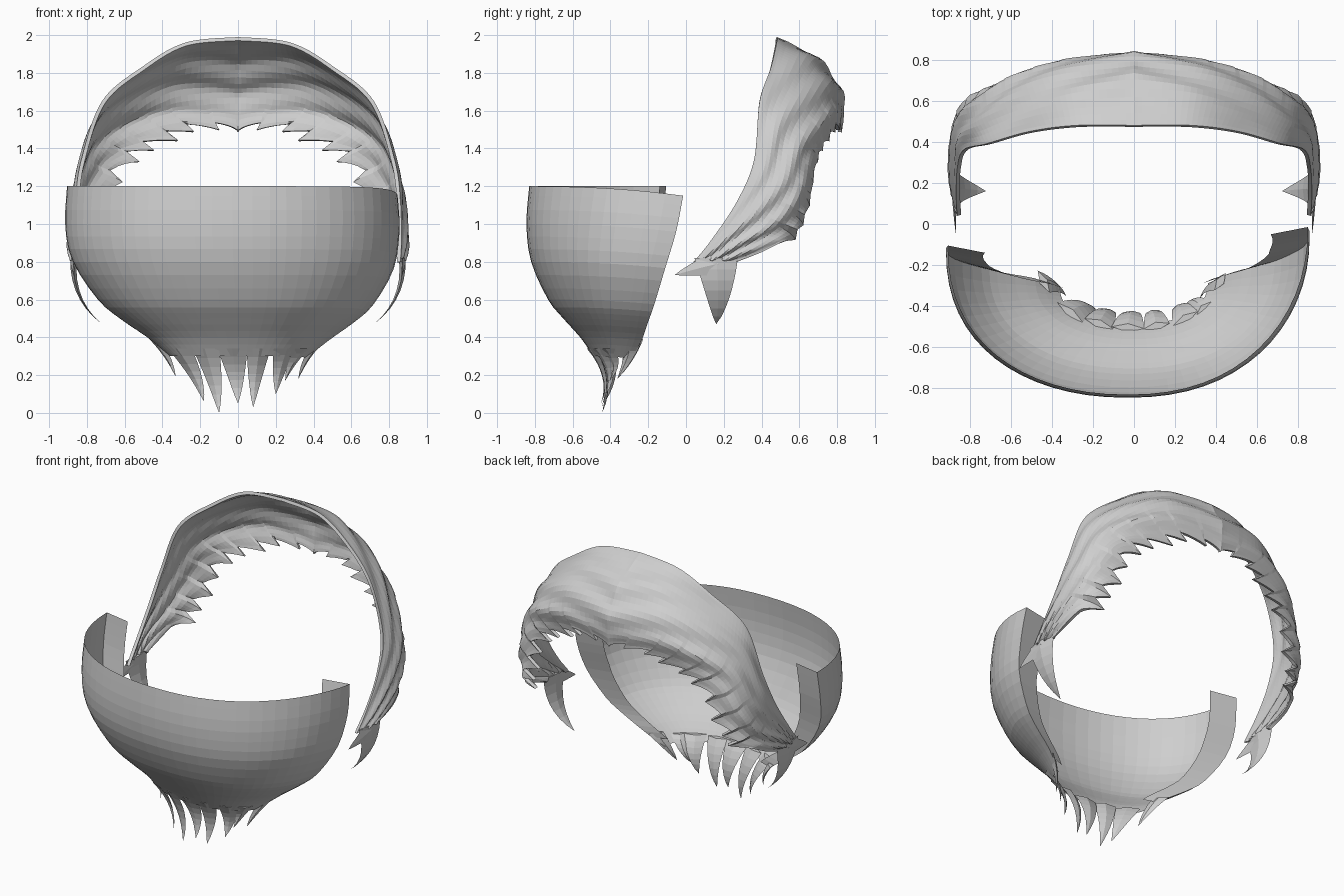
import bpy, math
from mathutils import Vector

if "Cube" in bpy.data.objects:
    bpy.data.objects.remove(bpy.data.objects["Cube"])

mat = bpy.data.materials.new("light_grey")
mat.diffuse_color = (0.62, 0.62, 0.62, 1)
mat.use_nodes = True
mat.node_tree.nodes["Principled BSDF"].inputs["Base Color"].default_value = mat.diffuse_color


def make(name, verts, faces):
    me = bpy.data.meshes.new(name)
    me.from_pydata([tuple(v) for v in verts], [], faces)
    me.materials.append(mat)
    ob = bpy.data.objects.new(name, me)
    bpy.context.collection.objects.link(ob)
    return ob


def grid(name, rows):
    n = len(rows[0])
    faces = [(r * n + c, r * n + c + 1, (r + 1) * n + c + 1, (r + 1) * n + c)
             for r in range(len(rows) - 1) for c in range(n - 1)]
    return make(name, [p for row in rows for p in row], faces)


def spline(pts, t):
    """Catmull-Rom through points, t in 0..len-1."""
    n = len(pts) - 1
    i = min(int(t), n - 1)
    f = t - i
    a, b, c, d = (pts[max(0, min(n, k))] for k in (i - 1, i, i + 1, i + 2))
    return 0.5 * (2 * b + (c - a) * f + (2 * a - 5 * b + 4 * c - d) * f * f
                  + (3 * b - a - 3 * c + d) * f ** 3)


def tuft(name, p0, p1, p2, side, out, hw, thick, steps=7):
    """Curved, pointed lock with a diamond cross-section."""
    verts, faces = [], []
    for k in range(steps):
        t = k / steps
        p = p0 * (1 - t) ** 2 + p1 * 2 * t * (1 - t) + p2 * t * t
        w, h = hw * (1 - t) ** 0.85, thick * (1 - t)
        verts += [p - side * w, p - out * h, p + side * w, p + out * h]
    verts.append(p2)
    for k in range(steps - 1):
        for j in range(4):
            a, b = k * 4 + j, k * 4 + (j + 1) % 4
            faces.append((a, b, b + 4, a + 4))
    base = (steps - 1) * 4
    faces += [(base + j, base + (j + 1) % 4, steps * 4) for j in range(4)]
    faces.append((3, 2, 1, 0))
    return make(name, verts, faces)


# Face bowl: half-width, back edge y and front y by height, with folded-in back rims
levels = [Vector(v) for v in (
    (1.2, .875, -.06, -.83), (1.0, .885, -.09, -.845), (.8, .85, -.14, -.82),
    (.6, .73, -.19, -.73), (.5, .62, -.22, -.65), (.4, .48, -.25, -.56),
    (.3, .36, -.30, -.49))]
rows, rims = [], {-1: [], 1: []}
for i in range(19):
    z, w, yb, yf = spline(levels, i / 3)
    row = []
    for c in range(33):
        u = 1 - c / 16
        a = u * math.pi / 2
        s = abs(math.sin(a)) ** 0.91
        x = math.copysign(w * s, u) - 0.03 * min(1, max(0, (z - .4) / .5))
        y = yb + (yf - yb) * max(0, math.cos(a)) ** 0.91
        y += 0.045 * math.copysign(s, u) * z / 1.2 * s * s
        row.append(Vector((x, y, z - 0.05 * max(0, u) ** 4 * z / 1.2)))
    rows.append(row)
    if z > 0.36:
        k = 0.55 + 0.45 * min(1, (z - .36) / .5)
        for sgn, p in ((1, row[0]), (-1, row[-1])):
            inner = p + Vector((-sgn * .18 * k, -.035, 0))
            rims[sgn].append([p, inner] if sgn < 0 else [inner, p])
grid("face_bowl", rows)
grid("bowl_rim_right", rims[1])
grid("bowl_rim_left", rims[-1])

# Pointed locks under the bowl: base x, base z, tip x, tip z, half-width
locks = [(-.44, .39, -.33, .19, .06), (-.31, .34, -.18, .06, .08),
         (-.17, .34, -.10, .0, .075), (-.03, .34, 0, .05, .08),
         (.11, .34, .08, .03, .065), (.25, .34, .20, .10, .07),
         (.34, .34, .25, .17, .05), (.42, .37, .32, .18, .05)]
for i, (xb, zb, xt, zt, hw) in enumerate(locks):
    yb = -.28 - .225 * math.sqrt(max(0, 1 - (xb / .42) ** 2))
    yt = -.29 - .16 * math.sqrt(1 - (xt / .36) ** 2)
    a = math.asin(xb / .5)
    tuft(f"beard_lock_{i}", Vector((xb, yb, zb)),
         Vector((.75 * xt + .25 * xb, yt + .06, (zb + zt) / 2)),
         Vector((xt, yt, zt)), Vector((math.cos(a), math.sin(a), 0)),
         Vector((math.sin(a), -math.cos(a), 0)), hw, .02)

# Hair band: sections from upper front edge to lower back edge, crown to temple
sections = [
    ((0, .48, 1.99), (0, .71, 1.87), (0, .835, 1.68), (0, .825, 1.53)),
    ((.28, .48, 1.96), (.31, .67, 1.85), (.34, .79, 1.66), (.27, .80, 1.53)),
    ((.51, .45, 1.83), (.58, .59, 1.71), (.58, .72, 1.55), (.47, .74, 1.45)),
    ((.72, .39, 1.65), (.765, .50, 1.52), (.75, .63, 1.40), (.65, .69, 1.34)),
    ((.83, .36, 1.34), (.86, .45, 1.25), (.84, .58, 1.18), (.75, .65, 1.12)),
    ((.86, .27, 1.12), (.89, .35, 1.06), (.88, .47, 1.00), (.82, .58, .96)),
    ((.865, .13, .91), (.895, .21, .90), (.895, .31, .88), (.87, .43, .865)),
    ((.86, .04, .80), (.88, .12, .81), (.885, .20, .81), (.87, .27, .80))]
sections = [[Vector(p) for p in s] for s in sections]
centre = Vector((0, .1, 1.2))
NR, NC = 20, 71
rows = []
for r in range(NR):
    v = r / (NR - 1)
    row = []
    for c in range(NC):
        s = 7 * c / (NC - 1)
        ctrl = [spline([sec[k] for sec in sections], s) for k in range(4)]
        p = spline(ctrl, 3 * v)
        out = (p - centre).normalized()
        # combed ridges along the band
        p += out * .010 * math.sin(math.pi * v) * math.sin(2 * math.pi * (3.5 * v + .4 * s))
        # ragged tips on the lower edge
        if s < 5.6:
            tip = (1 - (s * 1.8) % 1) ** 1.5 * v ** 7
            p += Vector((-.10 * min(1, s), 0, -.045)) * tip
        if c == 0:
            p.x = 0
        row.append(p)
    rows.append(row)
hair = grid("hair_band", rows)
m = hair.modifiers.new("mirror", 'MIRROR')
m.use_clip = True
m = hair.modifiers.new("thickness", 'SOLIDIFY')
m.thickness = 0.02
m.offset = -1

# Forked ends of the band beside the face
for sgn, label in ((1, "right"), (-1, "left")):
    V = lambda x, y, z: Vector((x * sgn, y, z))
    tuft(f"lower_prong_{label}", V(.87, .16, .82), V(.885, .18, .60), V(.72, .16, .47),
         Vector((0, 1, 0)), V(1, 0, 0), .115, .018)
    tuft(f"front_prong_{label}", V(.872, .17, .79), V(.875, .06, .765), V(.865, -.06, .73),
         Vector((0, .45, -.9)), V(1, 0, 0), .07, .015)
